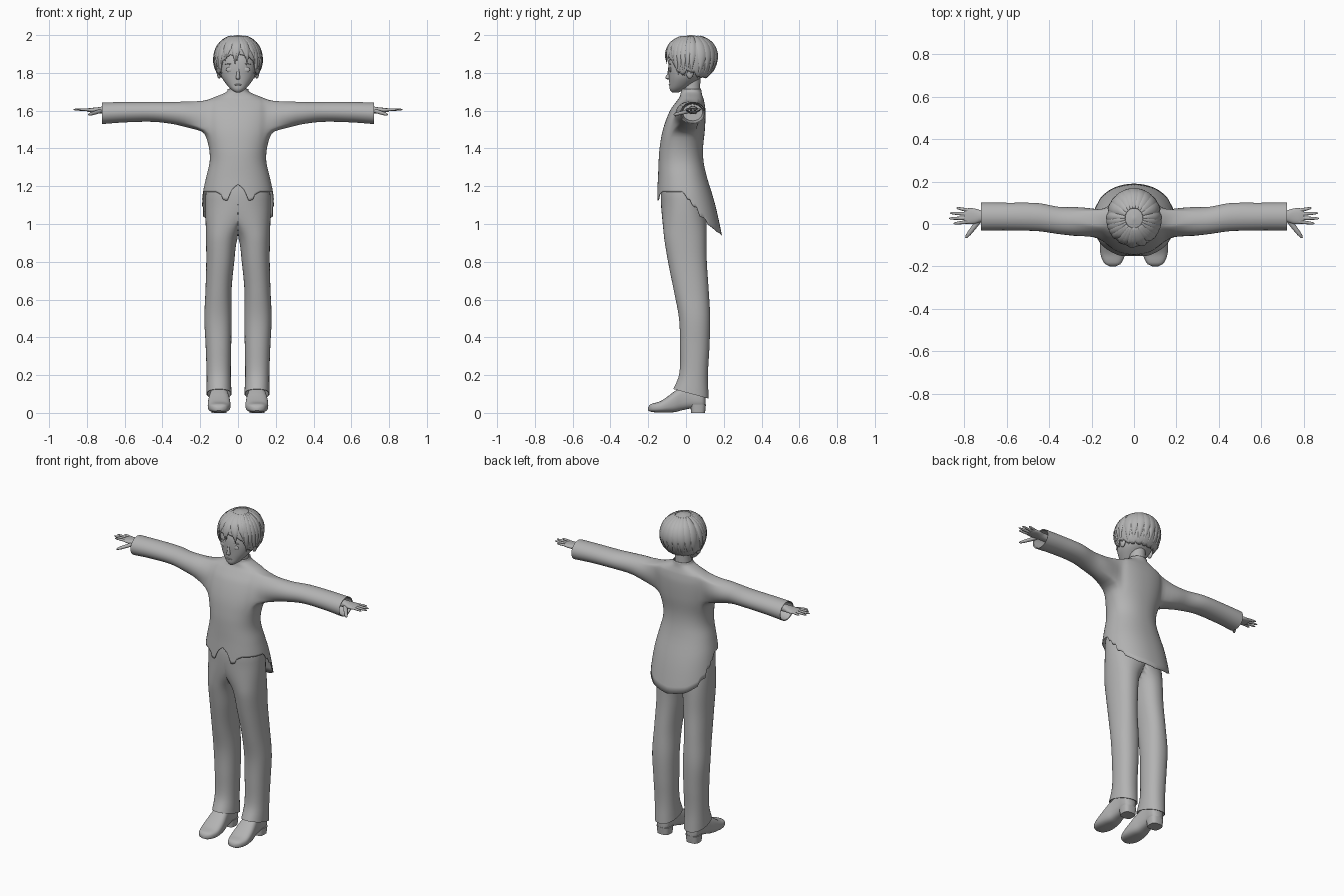
import bpy, bmesh, math
from math import sin, cos, pi, atan2
from mathutils import Vector

if "Cube" in bpy.data.objects:
    bpy.data.objects.remove(bpy.data.objects["Cube"], do_unlink=True)

GREY = (0.45, 0.45, 0.45, 1)
mat = bpy.data.materials.new("plain grey")
mat.use_nodes = True
mat.diffuse_color = GREY
mat.node_tree.nodes["Principled BSDF"].inputs["Base Color"].default_value = GREY


def sample(keys, t, smooth=True):
    """Interpolate rows of (t, values...) at t."""
    if t <= keys[0][0]:
        return keys[0][1:]
    if t >= keys[-1][0]:
        return keys[-1][1:]
    i = max(k for k in range(len(keys) - 1) if keys[k][0] <= t)
    a, b = keys[i], keys[i + 1]
    h = b[0] - a[0]
    s = (t - a[0]) / h
    if not smooth:
        return [p + (q - p) * s for p, q in zip(a[1:], b[1:])]
    o, c = keys[max(i - 1, 0)], keys[min(i + 2, len(keys) - 1)]
    out = []
    for k in range(1, len(a)):
        m0 = (b[k] - o[k]) / (b[0] - o[0]) * h
        m1 = (c[k] - a[k]) / (c[0] - a[0]) * h
        out.append((2*s**3 - 3*s*s + 1) * a[k] + (s**3 - 2*s*s + s) * m0
                   + (3*s*s - 2*s**3) * b[k] + (s**3 - s*s) * m1)
    return out


def power(v, p):
    return math.copysign(abs(v) ** (2 / p), v)


def oval(c, u, v, n=24, p=2):
    c, u, v = Vector(c), Vector(u), Vector(v)
    return [c + u * power(sin(2*pi*j/n), p) - v * power(cos(2*pi*j/n), p) for j in range(n)]


def steps(a, b, n):
    return [a + (b - a) * i / n for i in range(n + 1)]


def finish(name, bm, mirror=False, thick=0, angle=50):
    bmesh.ops.recalc_face_normals(bm, faces=bm.faces[:])
    me = bpy.data.meshes.new(name)
    bm.to_mesh(me)
    bm.free()
    me.materials.append(mat)
    ob = bpy.data.objects.new(name, me)
    bpy.context.collection.objects.link(ob)
    if mirror:
        ob.modifiers.new("mirror", "MIRROR")
    if thick:
        ob.modifiers.new("thickness", "SOLIDIFY").thickness = thick
    bpy.ops.object.select_all(action="DESELECT")
    ob.select_set(True)
    bpy.context.view_layer.objects.active = ob
    bpy.ops.object.shade_smooth_by_angle(angle=math.radians(angle))
    return ob


def bridge(bm, a, b):
    for j in range(len(a)):
        k = (j + 1) % len(a)
        bm.faces.new((a[j], a[k], b[k], b[j]))


def add_loft(bm, rings, caps=(True, True)):
    vs = [[bm.verts.new(p) for p in ring] for ring in rings]
    for a, b in zip(vs, vs[1:]):
        bridge(bm, a, b)
    for use, ring in zip(caps, (vs[0], vs[-1])):
        if use:
            bm.faces.new(ring)


def loft(name, rings, mirror=False, caps=(True, True), **kw):
    bm = bmesh.new()
    add_loft(bm, rings, caps)
    return finish(name, bm, mirror, **kw)


def ellipsoid(name, c, r, mirror=False, n=20):
    rings = [oval((c[0], c[1], c[2] - r[2] * cos(a)), (r[0] * sin(a), 0, 0), (0, r[1] * sin(a), 0), n)
             for a in steps(0.08, pi - 0.08, 10)]
    return loft(name, rings, mirror)


def body_point(keys, z, th, p=2.2):
    """Point on a body described by (z, half width, front y, back y)."""
    hw, f, b = sample(keys, z)
    return Vector((hw * power(sin(th), p), (f + b) / 2 - (b - f) / 2 * power(cos(th), p), z))


# Jacket: torso with ragged hem and long tail, sleeves grown from the sides
TORSO = [(.93, .2, -.16, .192), (1.0, .2, -.16, .178), (1.1, .193, -.157, .155), (1.17, .185, -.153, .135),
         (1.25, .168, -.148, .11), (1.33, .15, -.145, .093), (1.4, .153, -.14, .09), (1.5, .177, -.122, .1),
         (1.6, .185, -.085, .103), (1.65, .172, -.05, .096), (1.67, .13, -.035, .09),
         (1.685, .09, -.03, .085), (1.7, .06, -.027, .082), (1.715, .054, -.027, .08)]
HEM = [(0, 1.21), (.19, 1.175), (.21, 1.125), (.38, 1.125), (.46, 1.155), (.65, 1.17), (1.56, 1.17), (1.6, 1.13),
       (1.72, 1.13), (1.78, 1.09), (1.93, 1.09), (1.96, 1.04), (2.15, 1.03), (2.2, 1.0), (2.6, .96), (pi, .94)]
ARM = [(.23, 1.573, .01, .076, .074), (.28, 1.581, .012, .067, .068), (.35, 1.588, .016, .058, .064),
       (.45, 1.594, .032, .053, .066), (.6, 1.592, .035, .054, .065), (.72, 1.586, .035, .057, .066)]
N = 96
bm = bmesh.new()
upper = steps(1.27, 1.48, 10) + steps(1.5, 1.65, 12) + steps(1.656, 1.715, 9)
grid = []
for r in range(9 + len(upper)):
    row = []
    for j in range(N):
        th = 2 * pi * j / N
        hem = sample(HEM, min(th, 2 * pi - th), False)[0]
        z = hem + (1.25 - hem) * r / 8 if r < 9 else upper[r - 9]
        row.append(bm.verts.new(body_point(TORSO, z, th)))
    grid.append(row)
r0, r1, half = 9 + 11, 9 + 11 + 12, 9
sides = [(N // 4, 1), (3 * N // 4, -1)]
for r in range(len(grid) - 1):
    for j in range(N):
        if r0 <= r < r1 and any(c - half <= j < c + half for c, s in sides):
            continue
        k = (j + 1) % N
        bm.faces.new((grid[r][j], grid[r][k], grid[r + 1][k], grid[r + 1][j]))
for c, s in sides:
    lo, hi = c - half, c + half
    loop = ([grid[r0][j] for j in range(lo, hi)] + [grid[r][hi] for r in range(r0, r1)]
            + [grid[r1][j] for j in range(hi, lo, -1)] + [grid[r][lo] for r in range(r1, r0, -1)])
    ys = [v.co.y for v in loop]
    ym, yr = (max(ys) + min(ys)) / 2, (max(ys) - min(ys)) / 2
    angles = [atan2((v.co.z - 1.575) / .075, (v.co.y - ym) / yr) for v in loop]
    sleeve = [(x, 1) for x in steps(.23, .72, 18)] + [(.718, .92), (.64, .8)]
    for x, f in sleeve:
        zc, yc, rz, ry = sample(ARM, x)
        ring = [bm.verts.new((s * x, yc + f * ry * cos(a), zc + f * rz * sin(a))) for a in angles]
        bridge(bm, loop, ring)
        loop = ring
    bm.faces.new(loop)
bmesh.ops.delete(bm, geom=[v for v in bm.verts if not v.link_faces], context="VERTS")
blend = [v for v in bm.verts if .12 < abs(v.co.x) < .27 and 1.45 < v.co.z < 1.69]
for _ in range(6):
    bmesh.ops.smooth_vert(bm, verts=blend, factor=.5, use_axis_x=True, use_axis_y=True, use_axis_z=True)
finish("jacket", bm, thick=.003)

# Trousers: one leg with half the hips, mirrored; rows are z, inner x, outer x, front y, back y
LEG = [(.1, .034, .167, -.067, .12), (.2, .038, .166, -.036, .116), (.35, .036, .171, -.032, .124),
       (.5, .034, .178, -.037, .128), (.65, .034, .172, -.065, .12), (.8, .02, .168, -.095, .11),
       (.92, .004, .169, -.115, .108), (.97, -.025, .17, -.12, .109), (1.03, -.09, .172, -.126, .11),
       (1.1, -.17, .173, -.132, .112), (1.17, -.17, .17, -.132, .108), (1.25, -.15, .15, -.12, .09)]


def leg_ring(z, f=1):
    a, b, front, back = sample(LEG, z)
    pts = oval(((a + b) / 2, (front + back) / 2, z), ((b - a) / 2 * f, 0, 0), (0, (back - front) / 2 * f, 0), 40, 2.2)
    for p in pts:
        p.z -= (p.y - .03) * .27 * max(0, (.25 - z) / .15)
        p.x = max(p.x, 0)
    return pts


bm = bmesh.new()
add_loft(bm, [leg_ring(.13, .85), leg_ring(.1, .94)] + [leg_ring(z) for z in steps(.1, 1.25, 46)])
inner = [f for f in bm.faces if all(v.co.x < 1e-4 for v in f.verts)]
bmesh.ops.delete(bm, geom=inner, context="FACES")
finish("trousers", bm, mirror=True)

# Shoes: rows are y, half width, bottom z, top z
SHOE = [(-.2, .012, .012, .03), (-.194, .03, .008, .042), (-.175, .046, .004, .05), (-.14, .058, .002, .06),
        (-.1, .06, .002, .085), (-.06, .056, .004, .115), (-.02, .048, .014, .14), (.03, .043, .024, .145),
        (.07, .042, .024, .14), (.095, .034, .026, .125), (.104, .015, .03, .11)]
rings = []
for y in steps(-.2, .104, 30):
    hw, lo, hi = sample(SHOE, y)
    rings.append(oval((.1, y, (lo + hi) / 2), (hw, 0, 0), (0, 0, (hi - lo) / 2), 28, 2.8))
loft("shoes", rings, True)
loft("shoe_heels", [oval((.1, .064, z), (.039 + z * .1, 0, 0), (0, .037 + z * .1, 0), 24, 3) for z in (0, .045)], True)

# Hands: palm, four fingers and a thumb
PALM = [(.64, .026, .022), (.715, .026, .019), (.75, .036, .014), (.785, .037, .011), (.8, .03, .008)]
rings = []
for x in steps(.64, .8, 14):
    ry, rz = sample(PALM, x)
    rings.append(oval((x, .037, 1.603), (0, ry, 0), (0, 0, rz), 20, 2.3))
loft("palms", rings, True)


def digit(name, base, tip, r):
    base, tip = Vector(base), Vector(tip)
    d = (tip - base).normalized()
    u = d.cross(Vector((0, 0, 1))).normalized()
    v = d.cross(u)
    shape = ((0, 1), (.4, .95), (.75, .8), (.93, .55), (1, .15))
    loft(name, [oval(base.lerp(tip, t), u * r * f, v * r * f * .85, 12) for t, f in shape], True)


for name, y0, tx, ty in (("index", .011, .85, .002), ("middle", .028, .872, .026),
                         ("ring", .046, .867, .052), ("little", .063, .836, .076)):
    digit(name + "_fingers", (.775, y0, 1.605), (tx, ty, 1.606), .0085)
digit("thumbs", (.728, .018, 1.598), (.793, -.066, 1.578), .0125)

# Neck, head, ears and face
loft("neck", [oval((0, y, z), (hw, 0, 0), (0, .047, 0), 28) for z, y, hw in
              ((1.64, .032, .055), (1.69, .03, .048), (1.73, .028, .045), (1.79, .03, .046))])
HEAD = [(1.696, .012, -.074, -.04), (1.71, .034, -.085, -.01), (1.74, .062, -.088, .035), (1.78, .088, -.091, .085),
        (1.83, .101, -.094, .12), (1.88, .105, -.088, .14), (1.93, .09, -.065, .13), (1.97, .05, -.02, .08)]
loft("head", [[body_point(HEAD, z, 2 * pi * j / 40) for j in range(40)] for z in steps(1.696, 1.97, 34)])
ellipsoid("ears", (.1, .02, 1.8), (.012, .02, .03), True)
NOSE = ((1.764, .006, .005), (1.77, .012, .017), (1.777, .011, .019), (1.795, .008, .009), (1.83, .006, .003))
loft("nose", [oval((0, -.09, z), (w, 0, 0), (0, d, 0), 14) for z, w, d in NOSE])
ellipsoid("lips", (0, -.086, 1.737), (.018, .006, .005))
ellipsoid("eyes", (.042, -.083, 1.817), (.021, .006, .014), True)
ellipsoid("eyebrows", (.043, -.085, 1.846), (.025, .005, .003), True)

# Hair: bowl-shaped cap plus tapered locks
HAIR = [(1.76, .088, -.05, .095), (1.8, .114, -.085, .135), (1.85, .125, -.103, .158), (1.9, .123, -.106, .163),
        (1.95, .102, -.087, .143), (1.98, .068, -.05, .106), (1.993, .038, -.015, .07), (2.0, .003, .02, .03)]
EDGE = [(0, 1.9), (.5, 1.885), (.75, 1.85), (.95, 1.8), (1.15, 1.785), (1.4, 1.81), (1.7, 1.8), (2, 1.775), (pi, 1.77)]
rings = []
for t in steps(0, 1, 24):
    ring = []
    for j in range(72):
        th = 2 * pi * j / 72
        low = sample(EDGE, min(th, 2 * pi - th), False)[0] + .008 * (j % 4 == 0)
        ring.append(body_point(HAIR, low + (2.0 - low) * sin(t * pi / 2), th, 2))
    rings.append(ring)
loft("hair_cap", rings, caps=(False, True), thick=.006)


def add_lock(bm, th0, th1, tip, width):
    rings = []
    for t in steps(0, 1, 12):
        z = tip + (1.992 - tip) * cos(t * pi / 2) ** .8
        th = th0 + (th1 - th0) * t
        p = body_point(HAIR, z, th, 2)
        side = (body_point(HAIR, z, th + .02, 2) - p).normalized()
        out = Vector((p.x, p.y - .03, p.z - 1.87)).normalized()
        w = width * (sin(pi * min(t * .62 + .12, 1)) if t < .75 else (1.02 - t) * 3.3)
        rings.append(oval(p, side * w, out * min(.006, w * .6), 8))
    add_loft(bm, rings)


bm = bmesh.new()
for i in range(9):
    th = -.9 + i * .225
    add_lock(bm, th * .8, th + (.1 if i % 2 else -.05), 1.848 + .014 * (i % 3), .019)
for s in (-1, 1):
    for i in range(5):
        add_lock(bm, s * (.85 + i * .2), s * (.9 + i * .17), 1.785 + .012 * (i % 2), .018)
for i in range(9):
    add_lock(bm, 2.0 + i * .285, 2.0 + i * .285, 1.772 + .008 * (i % 2), .024)
finish("hair_locks", bm)
